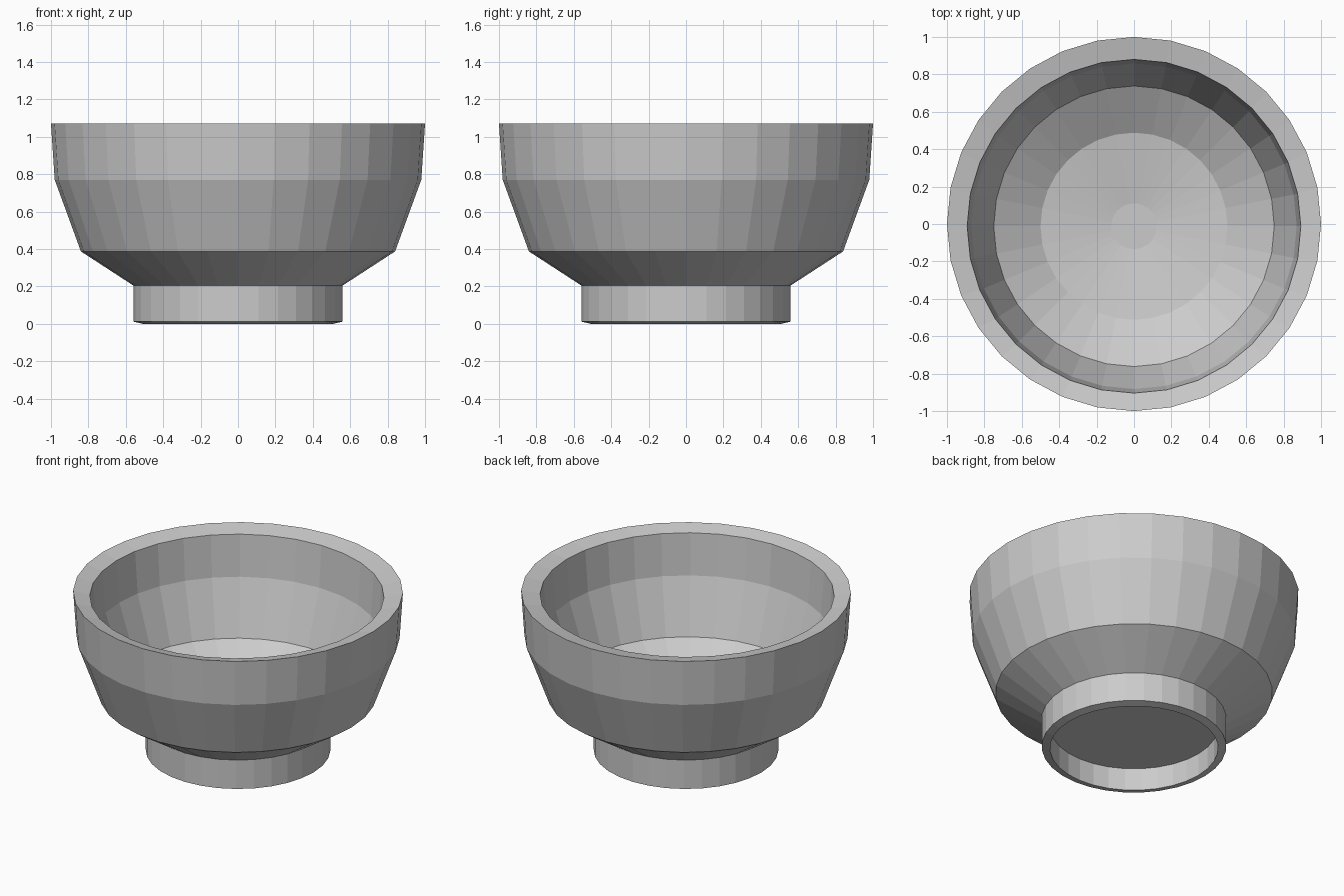
import bpy
import bmesh
from math import cos, sin, tau

SIDES = 32

cube = bpy.data.objects.get("Cube")
if cube:
    bpy.data.objects.remove(cube, do_unlink=True)

# Plain grey material
grey = bpy.data.materials.new("plain grey")
grey.use_nodes = True
colour = (0.6, 0.6, 0.6, 1)
grey.diffuse_color = colour
grey.node_tree.nodes["Principled BSDF"].inputs["Base Color"].default_value = colour


def add_ring(bm, radius, z, shift=0.0):
    return [bm.verts.new((radius * cos(tau * i / SIDES),
                          radius * sin(tau * i / SIDES) + shift, z))
            for i in range(SIDES)]


# Profiles as (radius, height): hollow foot, outer wall, then inside
foot = [(0.51, 0.15), (0.51, 0), (0.56, 0.012), (0.56, 0.205)]
outer_wall = [(0.84, 0.387), (0.98, 0.77), (1, 1.07)]
inside = [(0.892, 1.045), (0.87, 0.77), (0.75, 0.415), (0.5, 0.26), (0.122, 0.205)]

bm = bmesh.new()
rings = [add_ring(bm, r, z) for r, z in foot + outer_wall]
# The hollow sits very slightly toward the front
rings += [add_ring(bm, r, z, -0.012) for r, z in inside]

# Skin between neighbouring rings
for low, high in zip(rings, rings[1:]):
    for i in range(SIDES):
        j = (i + 1) % SIDES
        bm.faces.new((low[i], low[j], high[j], high[i]))

# Underside of the foot recess and the floor of the bowl
bm.faces.new(rings[0][::-1])
bm.faces.new(rings[-1])
bmesh.ops.recalc_face_normals(bm, faces=bm.faces)

mesh = bpy.data.meshes.new("bowl")
bm.to_mesh(mesh)
bm.free()
mesh.materials.append(grey)
bowl = bpy.data.objects.new("bowl", mesh)
bpy.context.scene.collection.objects.link(bowl)
